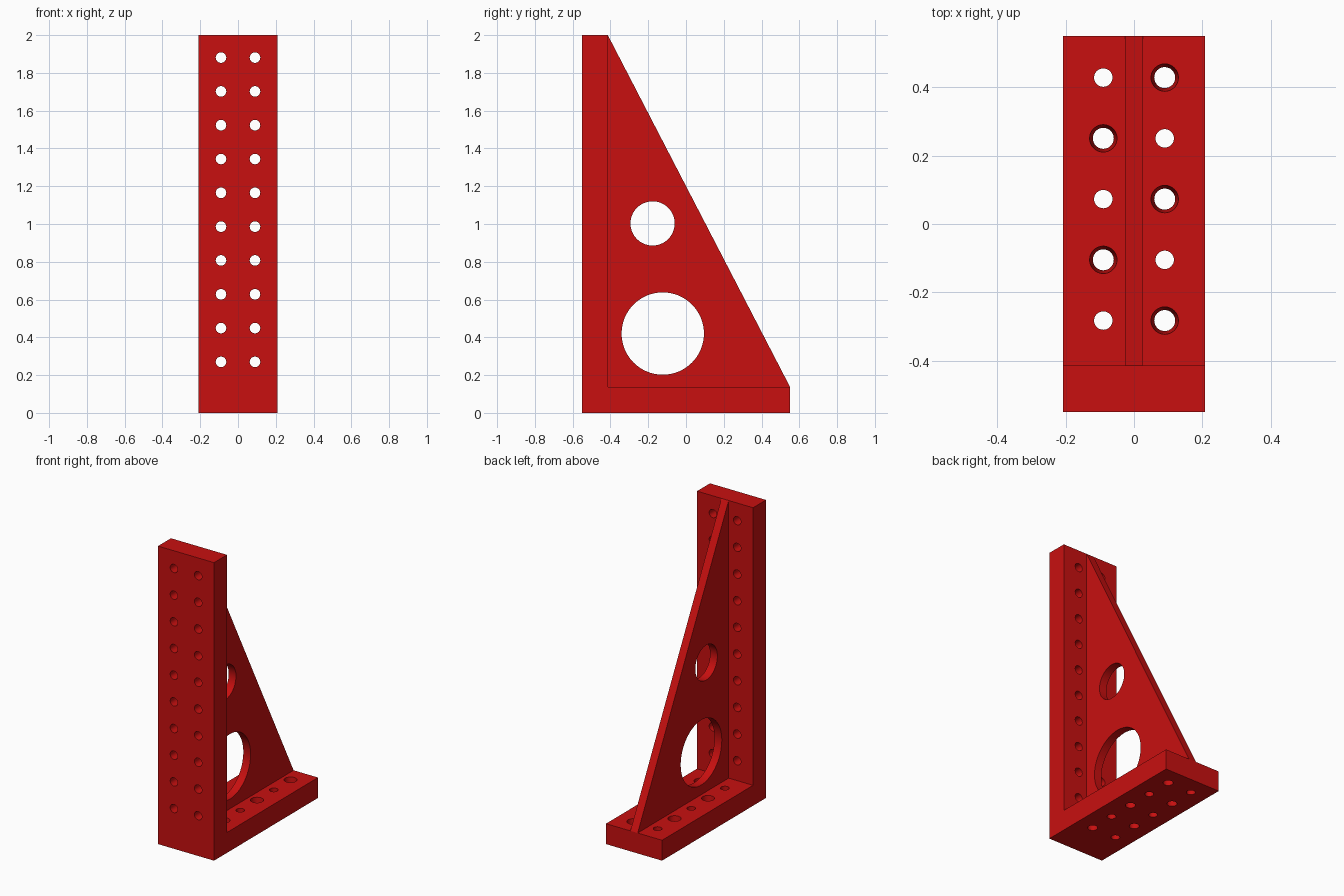
import bpy, bmesh, math
from mathutils import Matrix, Vector

cube = bpy.data.objects.get("Cube")
if cube:
    bpy.data.objects.remove(cube, do_unlink=True)

W, Y, H, T = 0.208, 0.551, 2.0, 0.137   # half width, half depth, height, plate thickness
RIB = 0.027                             # half thickness of the rib
PITCH = 0.179

red = bpy.data.materials.new("red")
red.use_nodes = True
red.diffuse_color = (0.58, 0.005, 0.005, 1)
red.node_tree.nodes["Principled BSDF"].inputs["Base Color"].default_value = red.diffuse_color


def make_object(name, bm):
    bmesh.ops.recalc_face_normals(bm, faces=bm.faces[:])
    mesh = bpy.data.meshes.new(name)
    bm.to_mesh(mesh)
    bm.free()
    mesh.materials.append(red)
    obj = bpy.data.objects.new(name, mesh)
    bpy.context.collection.objects.link(obj)
    return obj


def extrude_profile(name, points, half):
    """Side profile of (y, z) points, extruded across x."""
    bm = bmesh.new()
    face = bm.faces.new([bm.verts.new((-half, y, z)) for y, z in points])
    ext = bmesh.ops.extrude_face_region(bm, geom=[face])
    verts = [v for v in ext["geom"] if isinstance(v, bmesh.types.BMVert)]
    bmesh.ops.translate(bm, verts=verts, vec=(2 * half, 0, 0))
    return make_object(name, bm)


def add_pin(bm, centre, axis, length, r1, r2, sides):
    """Cylinder or cone along an axis; r1 is at its low end."""
    turn = Vector((0, 0, 1)).rotation_difference(Vector(axis)).to_matrix().to_4x4()
    bmesh.ops.create_cone(bm, cap_ends=True, segments=sides, radius1=r1, radius2=r2,
                          depth=length, matrix=Matrix.Translation(centre) @ turn)


def drill(obj, bm):
    cutter = make_object("hole_cutter", bm)
    cutter.hide_render = True
    mod = obj.modifiers.new("holes", "BOOLEAN")
    mod.operation, mod.solver, mod.object = "DIFFERENCE", "EXACT", cutter
    bpy.ops.object.select_all(action="DESELECT")
    bpy.context.view_layer.objects.active = obj
    obj.select_set(True)
    bpy.ops.object.modifier_apply(modifier=mod.name)
    bpy.data.objects.remove(cutter, do_unlink=True)
    bpy.ops.object.shade_smooth_by_angle(angle=math.radians(30))


# L-shaped bracket: upright plate and foot in one piece
bracket = extrude_profile("angle_bracket", [(-Y, 0), (Y, 0), (Y, T), (-Y + T, T),
                                            (-Y + T, H), (-Y, H)], W)
pins = bmesh.new()
for side in (-1, 1):
    # plain holes through the upright plate
    for i in range(10):
        add_pin(pins, (side * 0.09, -Y + T / 2, 0.27 + i * PITCH), (0, 1, 0),
                2 * T, 0.028, 0.028, 32)
    # foot holes alternate between plain and tapered
    for i in range(5):
        tapered = (i % 2 == 0) == (side > 0)
        low, high = (0.026, 0.045) if tapered else (0.027, 0.027)
        add_pin(pins, (side * 0.09, -0.283 + i * 0.178, T / 2), (0, 0, 1),
                2 * T, low, high, 32)
drill(bracket, pins)

# Triangular stiffening rib with two round openings
rib = extrude_profile("stiffening_rib", [(-Y + T, T), (Y, T), (-Y + T, H)], RIB)
pins = bmesh.new()
for y, z, r in ((-0.123, 0.42, 0.218), (-0.177, 1.003, 0.117)):
    add_pin(pins, (0, y, z), (1, 0, 0), 0.2, r, r, 64)
drill(rib, pins)
